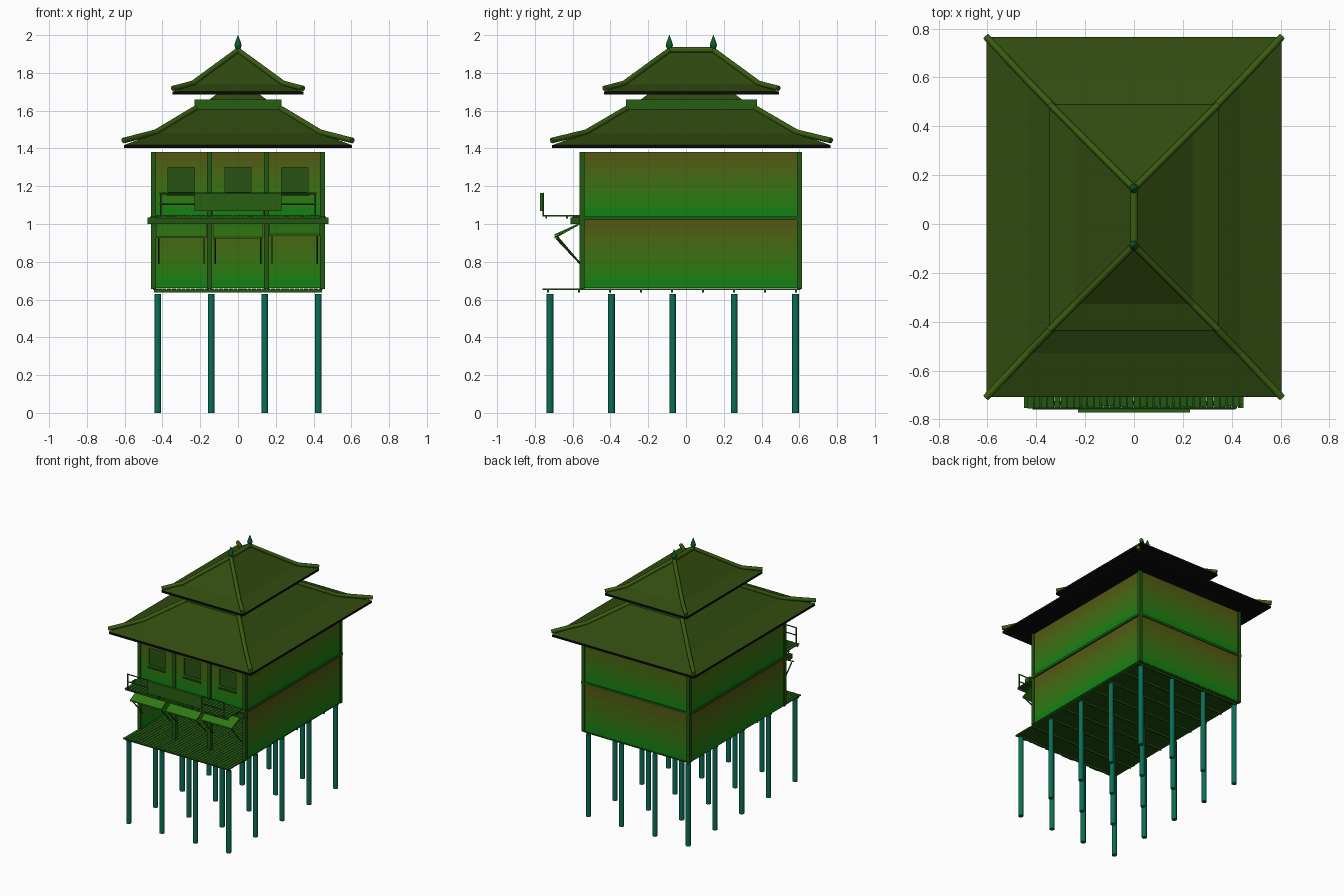
import bpy, bmesh, math, random
from mathutils import Vector

if "Cube" in bpy.data.objects:
    bpy.data.objects.remove(bpy.data.objects["Cube"])

random.seed(4)


def mat(name, r, g, b):
    m = bpy.data.materials.new(name)
    m.diffuse_color = (r, g, b, 1)
    m.use_nodes = True
    m.node_tree.nodes["Principled BSDF"].inputs["Base Color"].default_value = m.diffuse_color
    return m


TEAL = mat("stilt_teal", 0.003, 0.155, 0.09)
WOOD = mat("wood_green", 0.016, 0.095, 0.006)
TILE = mat("roof_tile", 0.030, 0.070, 0.005)
RIDGE = mat("ridge_green", 0.042, 0.11, 0.005)
DARK = mat("eave_dark", 0.002, 0.003, 0.002)
PANE = mat("window_dark", 0.022, 0.085, 0.006)
FINIAL = mat("finial_green", 0.004, 0.10, 0.02)
PANEL = mat("panel_green", 0.022, 0.115, 0.006)
# Wall paint fades from green at each floor to brown at each ceiling
BANDS = 8
FADE = [mat(f"wall_fade_{i}", 0.006 + 0.082 * t, 0.225 - 0.125 * t, 0.006)
        for i, t in enumerate(k / (BANDS - 1) for k in range(BANDS))]


def finish(bm, name, m, smooth=False):
    bmesh.ops.recalc_face_normals(bm, faces=bm.faces)
    me = bpy.data.meshes.new(name)
    bm.to_mesh(me)
    bm.free()
    ob = bpy.data.objects.new(name, me)
    bpy.context.collection.objects.link(ob)
    for k in (m if isinstance(m, list) else [m]):
        me.materials.append(k)
    if smooth:
        bpy.context.view_layer.objects.active = ob
        ob.select_set(True)
        bpy.ops.object.shade_smooth_by_angle(angle=math.radians(40))
        ob.select_set(False)
    return ob


def add_box(bm, x0, x1, y0, y1, z0, z1):
    vs = bmesh.ops.create_cube(bm, size=1)["verts"]
    for v in vs:
        v.co = ((x0 + x1) / 2 + v.co.x * (x1 - x0),
                (y0 + y1) / 2 + v.co.y * (y1 - y0),
                (z0 + z1) / 2 + v.co.z * (z1 - z0))


def boxes(name, m, items, fade=None):
    bm = bmesh.new()
    for b in items:
        add_box(bm, *b)
    if fade:
        z0, z1 = fade
        for i in range(1, BANDS):
            bmesh.ops.bisect_plane(bm, geom=bm.verts[:] + bm.edges[:] + bm.faces[:],
                                   plane_co=(0, 0, z0 + (z1 - z0) * i / BANDS), plane_no=(0, 0, 1))
        for f in bm.faces:
            t = (f.calc_center_median().z - z0) / (z1 - z0)
            f.material_index = max(0, min(BANDS - 1, int(t * BANDS)))
    return finish(bm, name, m)


def add_rod(bm, a, b, r, r2=None, sides=10):
    a, b = Vector(a), Vector(b)
    d = b - a
    vs = bmesh.ops.create_cone(bm, cap_ends=True, segments=sides, radius1=r,
                               radius2=r if r2 is None else r2, depth=d.length)["verts"]
    q = d.to_track_quat("Z", "Y")
    for v in vs:
        v.co = q @ v.co + (a + b) / 2


def rods(name, m, items, r, sides=10):
    bm = bmesh.new()
    for a, b in items:
        add_rod(bm, a, b, r, sides=sides)
    return finish(bm, name, m, True)


# Stilts
XS = (-0.425, -0.142, 0.142, 0.425)
YS = (-0.72, -0.395, -0.07, 0.255, 0.58)
rods("stilts", TEAL, [((x, y, 0), (x, y, 0.63)) for x in XS for y in YS], 0.018, 12)

# Lower deck: planks on joists
n, w = 36, 0.9 / 36
boxes("deck_planks", WOOD, [(-0.45 + i * w, -0.45 + (i + 0.9) * w,
      -0.75 - random.uniform(0, 0.01), 0.605, 0.65, 0.659) for i in range(n)])
boxes("deck_joists", WOOD, [(-0.445, 0.445, y - 0.006, y + 0.006, 0.638, 0.65)
      for y in [-0.73 + 0.164 * i for i in range(9)]])

# Side and back walls; the ground floor is open to the front
for level, z0, z1 in (("lower", 0.66, 1.022), ("upper", 1.04, 1.38)):
    boxes(level + "_walls", FADE, [(-0.453, -0.44, -0.55, 0.605, z0, z1),
          (0.44, 0.453, -0.55, 0.605, z0, z1), (-0.44, 0.44, 0.592, 0.605, z0, z1)], (z0, z1))

# Upper front wall with three window openings
front = []
for c in (-0.3, 0, 0.3):
    front += [(c - 0.145, c - 0.07, -0.555, -0.54, 1.04, 1.38),
              (c + 0.07, c + 0.145, -0.555, -0.54, 1.04, 1.38),
              (c - 0.07, c + 0.07, -0.555, -0.54, 1.04, 1.17),
              (c - 0.07, c + 0.07, -0.555, -0.54, 1.30, 1.38)]
boxes("upper_front_wall", FADE, front, (1.04, 1.38))
boxes("window_panes", PANE, [(c - 0.07, c + 0.07, -0.545, -0.537, 1.17, 1.30) for c in (-0.3, 0, 0.3)])
boxes("window_sills", WOOD, [(c - 0.075, c + 0.075, -0.565, -0.555, 1.147, 1.157) for c in (-0.3, 0, 0.3)])

# Timber posts and floor band
posts = [(x - 0.013, x + 0.013, -0.565, -0.538, 0.655, 1.38) for x in (-0.448, -0.15, 0.15, 0.448)]
posts += [(x - 0.013, x + 0.013, 0.587, 0.613, 0.655, 1.38) for x in (-0.448, 0.448)]
boxes("wall_posts", WOOD, posts)
boxes("floor_band", WOOD, [(-0.465, 0.465, -0.6, 0.612, 1.022, 1.04)])
boxes("front_beam", WOOD, [(-0.48, 0.48, -0.612, -0.562, 1.0, 1.034)])

# Balcony planks and supports
n, w = 32, 0.87 / 32
boxes("balcony_planks", WOOD, [(-0.435 + i * w, -0.435 + (i + 0.88) * w,
      -0.745 - random.uniform(0, 0.012), -0.56, 1.04, 1.047) for i in range(n)])
boxes("balcony_joists", WOOD, [(-0.435, 0.435, y - 0.005, y + 0.005, 1.028, 1.04) for y in (-0.74, -0.63)])

# Balcony railing and front panel
rail = [((-0.415, -0.755, z), (0.415, -0.755, z)) for z in (1.105, 1.162)]
rail += [((x, -0.755, 1.04), (x, -0.755, 1.162)) for x in (-0.41, -0.14, 0.14, 0.41)]
rods("balcony_railing", WOOD, rail, 0.0045, 6)
boxes("balcony_panel", PANEL, [(-0.23, 0.23, -0.772, -0.76, 1.07, 1.165)])

# Propped awnings over the ground floor bays
bm = bmesh.new()
struts = []
for c, tip in ((-0.3, 0.925), (0, 0.922), (0.3, 0.937)):
    x0, x1 = c - 0.133, c + 0.133
    section = ((-0.56, 0.998), (-0.695, tip), (-0.695, tip + 0.009), (-0.56, 1.007))
    ends = [[bm.verts.new((x, y, z)) for y, z in section] for x in (x0, x1)]
    for e in ends:
        bm.faces.new(e)
    for i in range(4):
        j = (i + 1) % 4
        bm.faces.new((ends[0][i], ends[0][j], ends[1][j], ends[1][i]))
    struts += [((c + s * 0.12, -0.685, tip), (c + s * 0.12, -0.56, 0.79)) for s in (-1, 1)]
finish(bm, "awnings", FADE[2])
rods("awning_struts", WOOD, struts, 0.0045, 6)

# Hipped roofs: every level is a rectangle that grows evenly around the ridge
CY, HALF = 0.0285, 0.1165


def corner(h, z, sx, sy):
    out = HALF + max(0, h - 0.35) * 0.065
    return Vector((sx * h, CY + sy * (h + out), z))


def hip_solid(name, m, levels):
    bm = bmesh.new()
    rings = [[bm.verts.new(corner(h, z, sx, sy)) for sx, sy in ((-1, -1), (1, -1), (1, 1), (-1, 1))]
             for h, z in levels]
    for a, b in zip(rings, rings[1:]):
        for i in range(4):
            j = (i + 1) % 4
            bm.faces.new((a[i], a[j], b[j], b[i]))
    bm.faces.new(rings[0])
    bm.faces.new(rings[-1])
    bmesh.ops.remove_doubles(bm, verts=bm.verts, dist=0.0005)
    return finish(bm, name, m)


def hip_ridges(name, path, r):
    bm = bmesh.new()
    for sx in (-1, 1):
        for sy in (-1, 1):
            pts = [corner(h, z, sx, sy) for h, z in path]
            for a, b in zip(pts, pts[1:]):
                add_rod(bm, a, b, r)
            for p in pts[1:-1]:
                ball = bmesh.ops.create_uvsphere(bm, u_segments=10, v_segments=6, radius=r)["verts"]
                bmesh.ops.translate(bm, verts=ball, vec=p)
    return finish(bm, name, RIDGE, True)


hip_solid("lower_eave", DARK, [(0.604, 1.402), (0.604, 1.418)])
hip_solid("lower_roof", TILE, [(0.602, 1.418), (0.435, 1.482), (0.225, 1.61)])
hip_solid("roof_collar", PANEL, [(0.23, 1.605), (0.23, 1.66)])
hip_solid("collar_cap", TILE, [(0.15, 1.66), (0.11, 1.69)])
hip_solid("upper_eave", DARK, [(0.347, 1.685), (0.347, 1.701)])
hip_solid("upper_roof", TILE, [(0.345, 1.701), (0.24, 1.738), (0.0, 1.915)])
hip_ridges("lower_hip_ridges", [(0.225, 1.612), (0.435, 1.486), (0.606, 1.442)], 0.015)
hip_ridges("upper_hip_ridges", [(0.0, 1.92), (0.24, 1.745), (0.345, 1.718)], 0.014)
rods("top_ridge", RIDGE, [((0, CY - HALF, 1.922), (0, CY + HALF, 1.922))], 0.016)

# Pointed finials at both ridge ends
bm = bmesh.new()
for s in (-1, 1):
    y = CY + s * HALF
    for z0, z1, r0, r1 in ((1.925, 1.945, 0.012, 0.019), (1.945, 1.965, 0.019, 0.014), (1.965, 2.0, 0.014, 0.001)):
        add_rod(bm, (0, y, z0), (0, y, z1), r0, r1, 12)
finish(bm, "finials", FINIAL, True)
